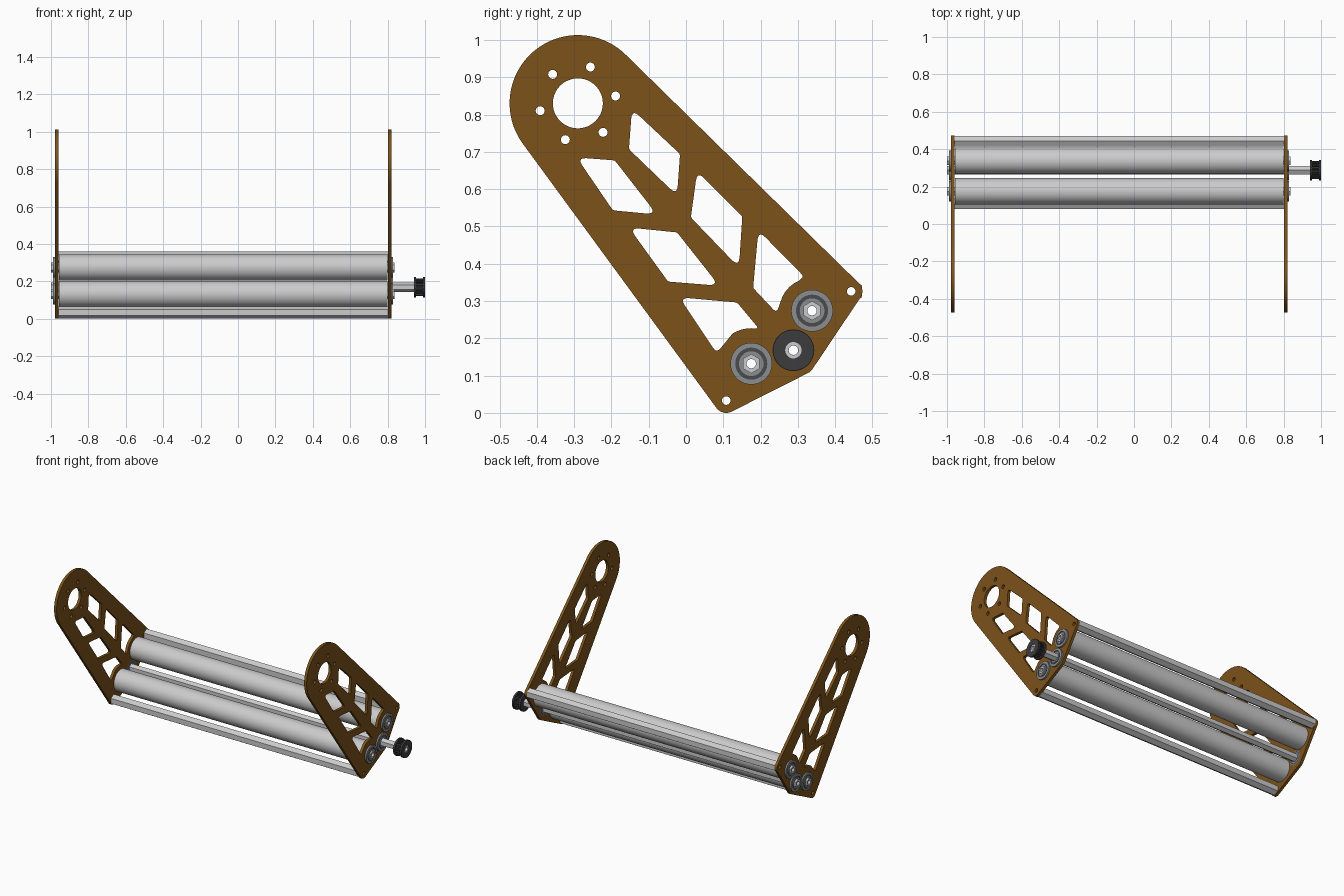
import bpy
from math import sin, cos, pi, radians, tan
from mathutils import Vector
from mathutils.geometry import convex_hull_2d

if "Cube" in bpy.data.objects:
    bpy.data.objects.remove(bpy.data.objects["Cube"])


def material(name, rgb):
    m = bpy.data.materials.new(name)
    m.diffuse_color = (*rgb, 1)
    m.use_nodes = True
    m.node_tree.nodes["Principled BSDF"].inputs["Base Color"].default_value = m.diffuse_color
    return m


BROWN = material("brown_plate", (0.20, 0.085, 0.010))
BLACK = material("black_plastic", (0.045, 0.045, 0.048))
DARK = material("dark_seal", (0.07, 0.07, 0.075))
STEEL = material("bearing_steel", (0.26, 0.27, 0.28))


def ring(c, r, n=48, start=0.0):
    return [(c[0] + r * cos(start + 2 * pi * i / n),
             c[1] + r * sin(start + 2 * pi * i / n)) for i in range(n)]


def hexagon(c, r):
    return ring(c, r, 6, pi / 2)


def arc(c, r, a0, a1, n=5):
    angles = [radians(a0 + (a1 - a0) * i / n) for i in range(n + 1)]
    return [(c[0] + r * cos(a), c[1] + r * sin(a)) for a in angles]


def rounded(points, r=0.013, n=5):
    """Round every corner of a closed polygon."""
    pts, out = [Vector(p) for p in points], []
    for i, p in enumerate(pts):
        a, b = pts[i - 1] - p, pts[(i + 1) % len(pts)] - p
        d = min(r / tan(a.angle(b) / 2), 0.45 * a.length, 0.45 * b.length)
        s, e = p + a.normalized() * d, p + b.normalized() * d
        for k in range(n + 1):
            t = k / n
            out.append(tuple(s * (1 - t) ** 2 + p * 2 * t * (1 - t) + e * t * t))
    return out


def prism(name, loops, x0, x1, mat=None):
    """Extrude (y, z) loops along x; inner loops become holes."""
    cu = bpy.data.curves.new(name, 'CURVE')
    cu.dimensions, cu.fill_mode = '2D', 'BOTH'
    cu.extrude = abs(x1 - x0) / 2
    for loop in loops:
        s = cu.splines.new('POLY')
        s.points.add(len(loop) - 1)
        for pt, (y, z) in zip(s.points, loop):
            pt.co = (y, z, 0, 1)
        s.use_cyclic_u = True
    ob = bpy.data.objects.new(name, cu)
    bpy.context.collection.objects.link(ob)
    ob.location.x = (x0 + x1) / 2
    ob.rotation_euler = (pi / 2, 0, pi / 2)
    if mat:
        cu.materials.append(mat)
    bpy.ops.object.select_all(action='DESELECT')
    ob.select_set(True)
    bpy.context.view_layer.objects.active = ob
    bpy.ops.object.convert(target='MESH')
    bpy.ops.object.shade_smooth_by_angle(angle=radians(30))
    return bpy.context.object


# Key axes in the (y, z) plane
PIVOT = (-0.29, 0.83)
UPPER, LOWER, DRIVE = (0.338, 0.274), (0.175, 0.132), (0.288, 0.168)
RODS = [(0.443, 0.326), (0.108, 0.033)]

# Side plate outline: hull of the big pivot end and three small corners
cloud = ring(PIVOT, 0.183, 128) + ring(RODS[0], 0.03) + ring(RODS[1], 0.033) \
    + ring((0.312, 0.136), 0.033)
outline = [cloud[i] for i in convex_hull_2d(cloud)]

# Truss windows, the last two curving round the roller bearings
windows = [
    [(-0.145, 0.815), (-0.016, 0.694), (-0.024, 0.583), (-0.153, 0.707)],
    [(-0.293, 0.685), (-0.191, 0.677), (-0.078, 0.532), (-0.196, 0.543)],
    [(0.03, 0.648), (0.151, 0.527), (0.142, 0.39), (0.013, 0.524)],
    [(-0.153, 0.497), (-0.024, 0.484), (0.089, 0.341), (-0.048, 0.352)],
    [(0.194, 0.49), (0.315, 0.367)] + arc(UPPER, 0.088, 112, 165)
    + [(0.243, 0.268), (0.18, 0.335)],
    [(-0.018, 0.31), (0.137, 0.296), (0.192, 0.23)] + arc(LOWER, 0.095, 82, 122)
    + [(0.082, 0.16)],
]
holes = [rounded(w) for w in windows]
holes.append(ring(PIVOT, 0.067, 64))
holes += [ring(p, 0.012, 24) for p in ring(PIVOT, 0.103, 6, radians(11))]
holes += [ring(p, 0.0115, 24) for p in RODS]
holes += [ring(p, 0.045) for p in (UPPER, LOWER, DRIVE)]

# Side plates with three flanged bearings each
for side, inner, sgn in (("left", -0.960, -1), ("right", 0.802, 1)):
    outer = inner + sgn * 0.018
    prism(side + "_plate", [outline] + holes, inner, outer, BROWN)
    for tag, c in (("upper", UPPER), ("lower", LOWER), ("drive", DRIVE)):
        name = f"{side}_{tag}_bearing_"
        prism(name + "flange", [ring(c, 0.056), ring(c, 0.043)],
              outer, outer + sgn * 0.010, STEEL)
        prism(name + "barrel", [ring(c, 0.045), ring(c, 0.041)], inner, outer, STEEL)
        prism(name + "seal", [ring(c, 0.043), ring(c, 0.032)],
              inner, outer + sgn * 0.006, DARK)
        prism(name + "inner_race", [ring(c, 0.033), ring(c, 0.021)],
              inner, outer + sgn * 0.010, STEEL)

# Rollers with end plugs
for tag, c in (("upper", UPPER), ("lower", LOWER)):
    prism(tag + "_roller", [ring(c, 0.070, 64), ring(c, 0.062, 64)], -0.957, 0.799)
    for end, x in (("left", -0.954), ("right", 0.776)):
        prism(f"{tag}_roller_{end}_plug", [ring(c, 0.063), ring(c, 0.02)], x, x + 0.02)

# Hollow hex shafts
for tag, c, x1 in (("upper", UPPER, 0.838), ("lower", LOWER, 0.838),
                   ("drive", DRIVE, 0.997)):
    prism(tag + "_hex_shaft", [hexagon(c, 0.026), ring(c, 0.0125, 24)], -1.0, x1)

# Hollow hex spacer rods between the plate corners
for tag, c in zip(("upper", "lower"), RODS):
    prism(tag + "_spacer_rod", [hexagon(c, 0.033), ring(c, 0.0115, 24)], -0.96, 0.802)

# Toothed drive pulley: two flanges and a toothed hub
for tag, x in (("inner", 0.94), ("outer", 0.988)):
    prism(f"pulley_{tag}_flange", [ring(DRIVE, 0.055), ring(DRIVE, 0.022)],
          x, x + 0.012, BLACK)
teeth = []
for i in range(18):
    for step, r in ((-0.30, 0.040), (-0.20, 0.048), (0.20, 0.048), (0.30, 0.040)):
        a = 2 * pi * (i + step) / 18
        teeth.append((DRIVE[0] + r * cos(a), DRIVE[1] + r * sin(a)))
prism("pulley_teeth", [teeth, ring(DRIVE, 0.022)], 0.95, 0.99, BLACK)
